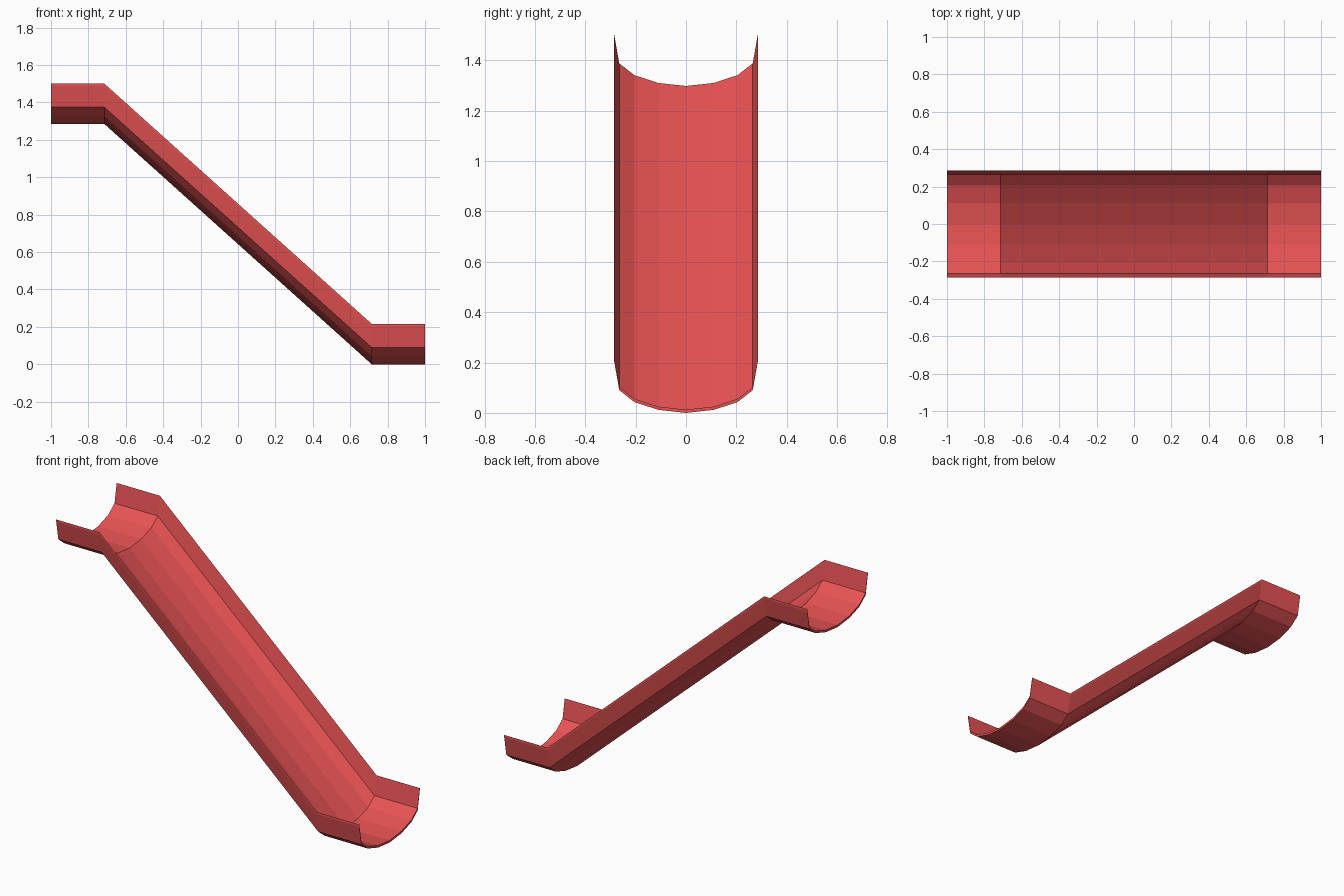
import bpy, bmesh

if "Cube" in bpy.data.objects:
    bpy.data.objects.remove(bpy.data.objects["Cube"])

# half cross-section of the trough underside (y, z), from centre to rim
HALF = [(0, 0), (0.11, 0.012), (0.205, 0.043), (0.265, 0.09), (0.285, 0.203)]
THICK = 0.013
# path of the chute (x, height): upper platform, slope, lower run-out
PATH = [(-1, 1.285), (-0.715, 1.285), (0.715, 0), (1, 0)]

# closed profile: underside left to right, then inner side back again
under = [(-y, z) for y, z in reversed(HALF[1:])] + HALF
profile = under + [(y, z + THICK) for y, z in reversed(under)]

# sweep the upright profile along the path
bm = bmesh.new()
rings = [[bm.verts.new((x, y, z + h)) for y, z in profile] for x, h in PATH]
n = len(profile)
for a, b in zip(rings, rings[1:]):
    for i in range(n):
        j = (i + 1) % n
        bm.faces.new((a[i], a[j], b[j], b[i]))

# thin end caps, one quad per profile segment
for ring in (rings[0], rings[-1]):
    for i in range(len(under) - 1):
        bm.faces.new((ring[i], ring[i + 1], ring[n - 2 - i], ring[n - 1 - i]))
bmesh.ops.recalc_face_normals(bm, faces=bm.faces[:])

mesh = bpy.data.meshes.new("slide_chute")
bm.to_mesh(mesh)
bm.free()
chute = bpy.data.objects.new("slide_chute", mesh)
bpy.context.collection.objects.link(chute)

# red plastic
red = bpy.data.materials.new("red_plastic")
red.diffuse_color = (0.8, 0.085, 0.088, 1)
red.use_nodes = True
red.node_tree.nodes["Principled BSDF"].inputs["Base Color"].default_value = red.diffuse_color
mesh.materials.append(red)
